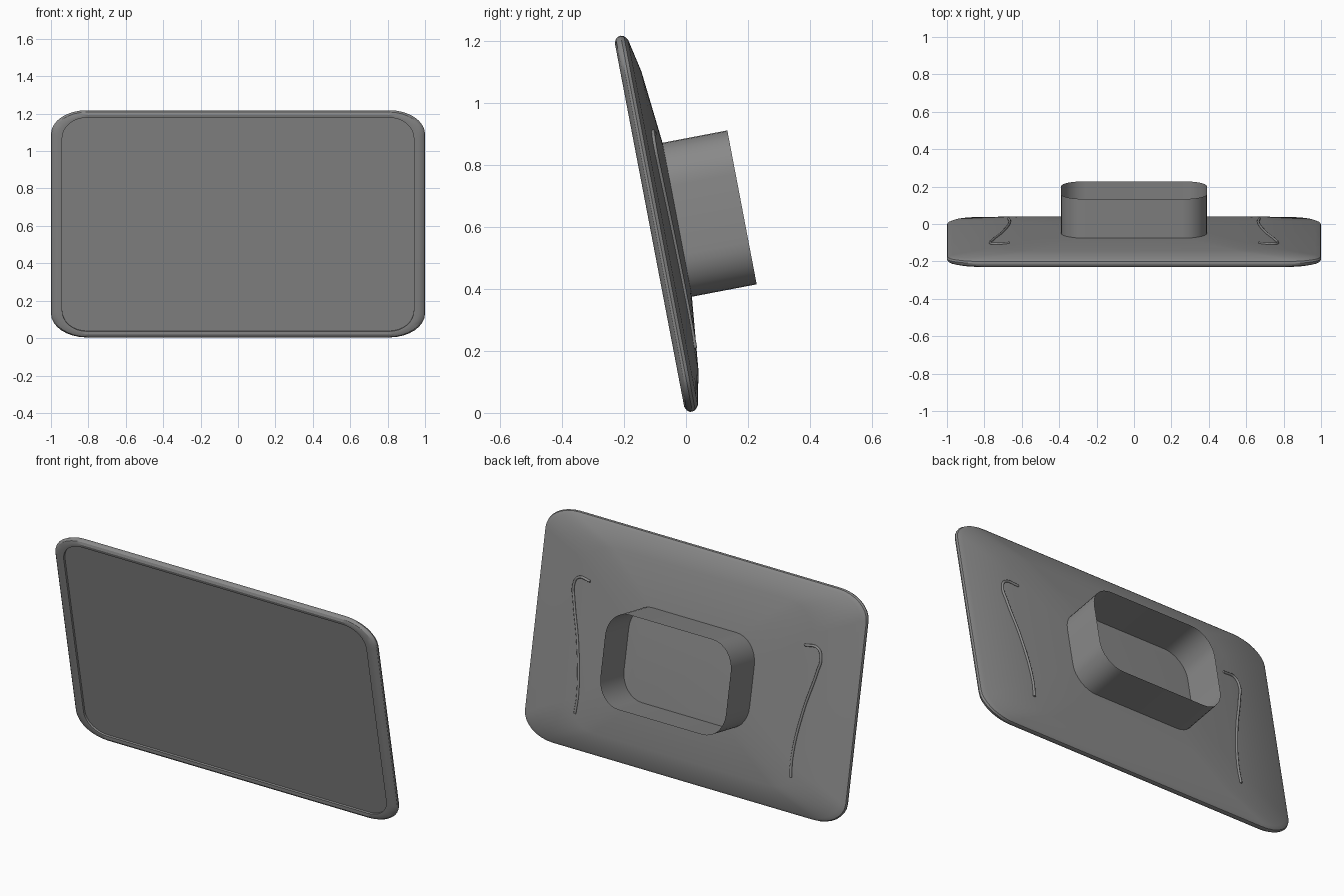
import bpy, bmesh, math

cube = bpy.data.objects.get("Cube")
if cube:
    bpy.data.objects.remove(cube, do_unlink=True)

TILT = math.radians(10.8)
HALF_W, HEIGHT = 1.0, 1.236
MID = HEIGHT / 2

grey = bpy.data.materials.new("mid grey plastic")
grey.use_nodes = True
grey.diffuse_color = (0.25, 0.25, 0.25, 1)
grey.node_tree.nodes["Principled BSDF"].inputs["Base Color"].default_value = (0.25, 0.25, 0.25, 1)


def outline(inset_x, inset_z, rx, rz, depth, steps=8):
    """Rounded rectangle with elliptical corners, lying at the given depth."""
    points = []
    cx, cz = HALF_W - inset_x - rx, MID - inset_z - rz
    for quarter, (sx, sz) in enumerate([(1, 1), (-1, 1), (-1, -1), (1, -1)]):
        for i in range(steps + 1):
            a = math.pi / 2 * (quarter + i / steps)
            points.append((sx * cx + rx * math.cos(a), depth,
                           MID + sz * cz + rz * math.sin(a)))
    return points


def loft(name, sections, capped):
    """Bridge a row of outlines into one tilted, smooth-shaded object."""
    bm = bmesh.new()
    rings = [[bm.verts.new(p) for p in outline(*s)] for s in sections]
    for a, b in zip(rings, rings[1:]):
        for i in range(len(a)):
            j = (i + 1) % len(a)
            bm.faces.new((a[i], a[j], b[j], b[i]))
    if capped:
        bm.faces.new(rings[0])
        bm.faces.new(rings[-1])
    bmesh.ops.recalc_face_normals(bm, faces=bm.faces)
    mesh = bpy.data.meshes.new(name)
    bm.to_mesh(mesh)
    bm.free()
    mesh.materials.append(grey)
    obj = bpy.data.objects.new(name, mesh)
    bpy.context.collection.objects.link(obj)
    obj.rotation_euler.x = TILT
    bpy.ops.object.select_all(action='DESELECT')
    obj.select_set(True)
    bpy.context.view_layer.objects.active = obj
    bpy.ops.object.shade_smooth_by_angle(angle=math.radians(30))
    return obj


# Panel: recessed screen, rounded rim, shallow domed back
loft("display_panel", [
    (0.06, 0.037, 0.13, 0.11, 0.012),
    (0.06, 0.037, 0.13, 0.11, 0.0),
    (0.035, 0.02, 0.16, 0.12, -0.002),
    (0.012, 0.007, 0.18, 0.125, 0.004),
    (0.002, 0.001, 0.19, 0.13, 0.013),
    (0.0, 0.0, 0.19, 0.13, 0.021),
    (0.004, 0.003, 0.19, 0.13, 0.031),
    (0.03, 0.017, 0.17, 0.12, 0.042),
    (0.3, 0.125, 0.15, 0.14, 0.065),
    (0.61, 0.365, 0.13, 0.14, 0.089),
], True)

# Open collar on the back, thin-walled
loft("rear_collar", [
    (0.61, 0.365, 0.13, 0.14, 0.087),
    (0.61, 0.365, 0.13, 0.14, 0.302),
], False)

# Thin curved ridges either side of the collar
path = [(0.67, 0.068, 0.20), (0.665, 0.069, 0.30), (0.70, 0.067, 0.56),
        (0.755, 0.063, 0.78), (0.768, 0.062, 0.86), (0.745, 0.064, 0.905),
        (0.665, 0.070, 0.905)]
for side, label in ((1, "left"), (-1, "right")):
    curve = bpy.data.curves.new(label + "_back_ridge", 'CURVE')
    curve.dimensions = '3D'
    curve.bevel_depth = 0.007
    curve.bevel_resolution = 2
    curve.resolution_u = 8
    curve.use_fill_caps = True
    spline = curve.splines.new('BEZIER')
    spline.bezier_points.add(len(path) - 1)
    for point, (x, y, z) in zip(spline.bezier_points, path):
        point.co = (side * x, y, z)
        point.handle_left_type = point.handle_right_type = 'AUTO'
    curve.materials.append(grey)
    ridge = bpy.data.objects.new(label + "_back_ridge", curve)
    bpy.context.collection.objects.link(ridge)
    ridge.rotation_euler.x = TILT
